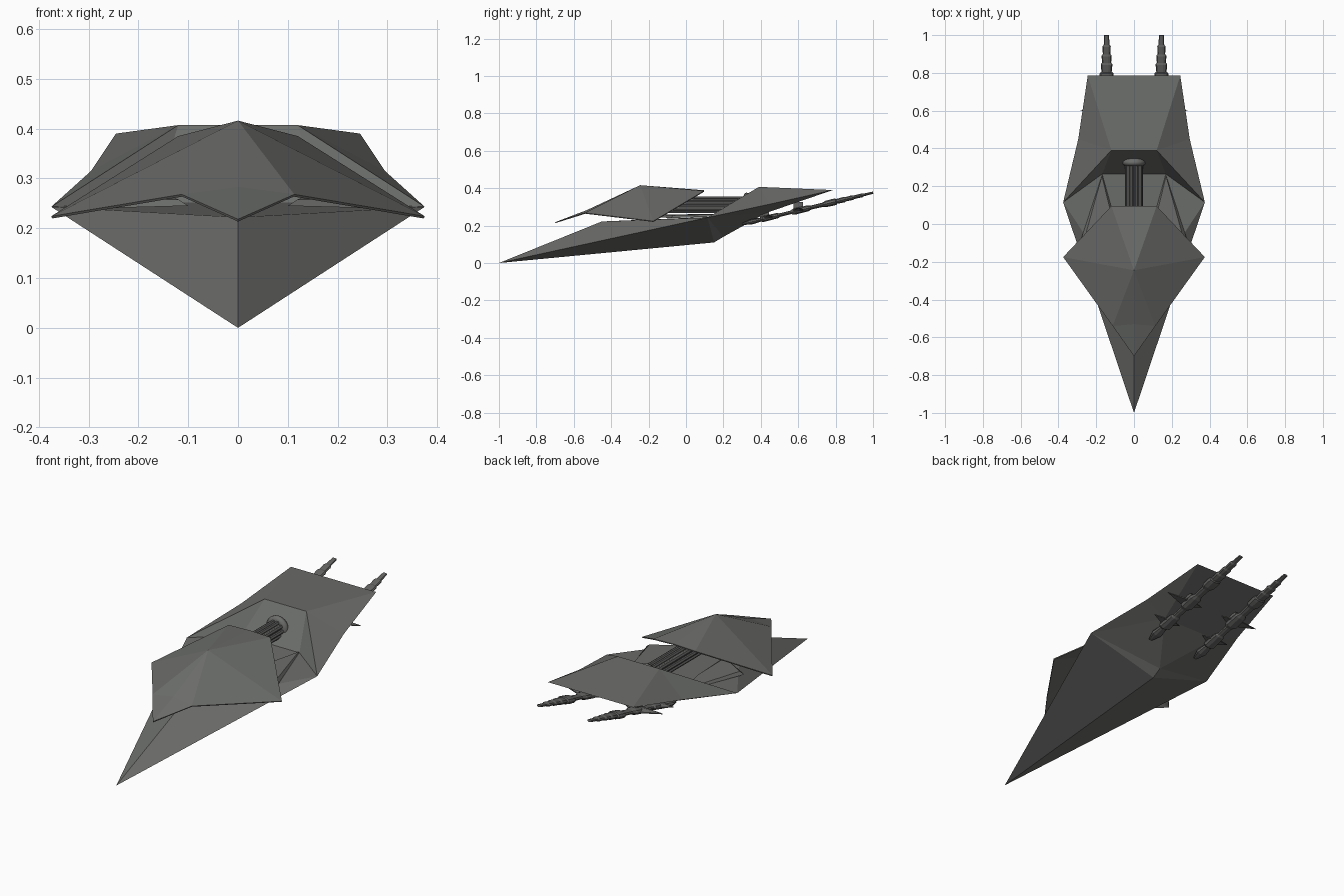
import bpy, bmesh, math
from mathutils import Vector, Matrix

if "Cube" in bpy.data.objects:
    bpy.data.objects.remove(bpy.data.objects["Cube"])


def material(name, rgb):
    m = bpy.data.materials.new(name)
    m.diffuse_color = (*rgb, 1)
    m.use_nodes = True
    m.node_tree.nodes["Principled BSDF"].inputs["Base Color"].default_value = m.diffuse_color
    return m


HULL = material("hull_grey", (0.150, 0.155, 0.145))
GUN = material("gun_grey", (0.125, 0.125, 0.122))


def finish(bm, name, mat):
    bmesh.ops.recalc_face_normals(bm, faces=bm.faces)
    me = bpy.data.meshes.new(name)
    bm.to_mesh(me)
    bm.free()
    me.materials.append(mat)
    ob = bpy.data.objects.new(name, me)
    bpy.context.collection.objects.link(ob)
    return ob


def half_shell(name, pts, faces, mat):
    """Right half given by points and faces, mirrored across x = 0."""
    bm = bmesh.new()
    for s in (1, -1):
        vs = [bm.verts.new((s * x, y, z)) for x, y, z in pts]
        for f in faces:
            bm.faces.new([vs[i] for i in f])
    bmesh.ops.remove_doubles(bm, verts=bm.verts, dist=1e-4)
    return finish(bm, name, mat)


def lathe(name, profile, origin, direction, sides, mat, squash=1.0):
    """Profile of (distance, radius) turned around an axis near +y."""
    bm = bmesh.new()
    d = Vector(direction).normalized()
    u = Vector((1, 0, 0))
    w = u.cross(d)
    rings = []
    for t, r in profile:
        rings.append([bm.verts.new(Vector(origin) + d * t
                      + u * (r * math.cos(2 * math.pi * i / sides))
                      + w * (r * squash * math.sin(2 * math.pi * i / sides)))
                      for i in range(sides)])
    for a, b in zip(rings, rings[1:]):
        for i in range(sides):
            j = (i + 1) % sides
            bm.faces.new((a[i], a[j], b[j], b[i]))
    bm.faces.new(rings[0])
    bm.faces.new(rings[-1])
    return finish(bm, name, mat)


# Main hull: spear nose, sunken deck, rear armour and underside
half_shell("main_hull", [
    (0, -1, 0), (0, 0.15, 0.11), (0.375, 0.115, 0.243), (0, -0.45, 0.222),
    (0.168, 0.265, 0.252), (0, 0.265, 0.252), (0.12, 0.39, 0.407),
    (0.295, 0.45, 0.315), (0.245, 0.785, 0.39), (0, 0.785, 0.39),
    (0, 0.39, 0.407), (0, 0.2, 0.14), (0.16, 0.43, 0.268), (0, 0.43, 0.268)],
    [(0, 3, 2), (3, 5, 4, 2), (0, 2, 1),               # nose, deck, belly
     (2, 4, 6), (4, 5, 10, 6),                         # deck back wall
     (2, 6, 7), (6, 8, 7), (6, 10, 9, 8),              # rear armour
     (1, 2, 11), (11, 2, 12), (11, 12, 13),            # rear underside
     (2, 7, 12), (12, 7, 8), (12, 8, 9, 13)], HULL)

# Front armour plate floating over the nose
plate = half_shell("front_armour", [
    (0, -0.70, 0.218), (0.113, -0.54, 0.268), (0.375, -0.175, 0.224),
    (0.12, 0.095, 0.385), (0, 0.095, 0.389), (0, -0.245, 0.416),
    (0, -0.53, 0.283)],
    [(0, 1, 6), (1, 5, 6), (1, 2, 5), (2, 3, 5), (3, 4, 5)], HULL)
sol = plate.modifiers.new("thickness", "SOLIDIFY")
sol.thickness = 0.005
sol.offset = -1

# Raised deck rails either side of the engine tube
half_shell("deck_rail", [
    (0.12, 0.09, 0.25), (0.168, 0.262, 0.253), (0.28, -0.08, 0.24),
    (0.10, -0.15, 0.245), (0.13, 0.09, 0.262), (0.17, 0.255, 0.262),
    (0.26, -0.07, 0.255), (0.12, -0.15, 0.258)],
    [(0, 1, 5, 4), (1, 2, 6, 5), (2, 3, 7, 6), (3, 0, 4, 7), (4, 5, 6, 7)], HULL)

# Engine tube: core, ring of rods and domed cap
AX = 0.312
lathe("engine_core", [(0, 0.036), (0.56, 0.036)], (0, -0.25, AX), (0, 1, 0), 16, GUN)
for i in range(10):
    a = 2 * math.pi * i / 10
    lathe("engine_rod", [(0, 0.010), (0.56, 0.010)],
          (0.038 * math.cos(a), -0.25, AX + 0.038 * math.sin(a)), (0, 1, 0), 6, GUN)
cap = lathe("engine_cap", [(0, 0.044), (0.004, 0.056), (0.014, 0.061), (0.024, 0.060),
                           (0.034, 0.052), (0.042, 0.035), (0.046, 0.012)],
            (0, 0.308, AX + 0.003), (0, 1, 0), 20, HULL)
for p in cap.data.polygons:
    p.use_smooth = True

# Twin tail guns: flattened ribbed barrels with blades and struts
SLOPE = 0.24


def gun_z(y):
    return 0.376 + SLOPE * (y - 1.0)


K = math.sqrt(1 + SLOPE ** 2)
profile = [(0, 0.010), (0.05, 0.030), (0.10, 0.022), (0.11, 0.034), (0.19, 0.030),
           (0.20, 0.020), (0.26, 0.020), (0.28, 0.036), (0.35, 0.034), (0.37, 0.022),
           (0.43, 0.024), (0.45, 0.036), (0.485, 0.038), (0.50, 0.036), (0.505, 0.027),
           (0.545, 0.031), (0.555, 0.024), (0.59, 0.027), (0.60, 0.020),
           (0.64, 0.022), (0.65, 0.015), (0.70, 0.013)]
for s in (1, -1):
    x = 0.145 * s
    lathe("tail_gun", [(t * K, r) for t, r in profile],
          (x, 0.30, gun_z(0.30)), (0, 1, SLOPE), 10, GUN, 0.5)
    # side blades: thin diamonds crossing the barrel
    for y, outer, inner in ((0.44, 0.09, 0.07), (0.60, 0.14, 0.08)):
        bm = bmesh.new()
        z = gun_z(y)
        for dz in (0.004, -0.004):
            bm.verts.new((x + s * outer, y, z + 0.016 + dz * 0.5))
            bm.verts.new((x, y + 0.035, z + dz))
            bm.verts.new((x - s * inner, y, z + 0.010 + dz * 0.5))
            bm.verts.new((x, y - 0.035, z + dz))
        bmesh.ops.convex_hull(bm, input=bm.verts)
        finish(bm, "gun_blade", GUN)
    # struts up to the hull
    for y in (0.42, 0.60):
        bm = bmesh.new()
        bmesh.ops.create_cube(bm, size=1, matrix=Matrix.Translation(
            (x, y, gun_z(y) + 0.022)) @ Matrix.Diagonal((0.02, 0.05, 0.05, 1)))
        finish(bm, "gun_strut", GUN)
